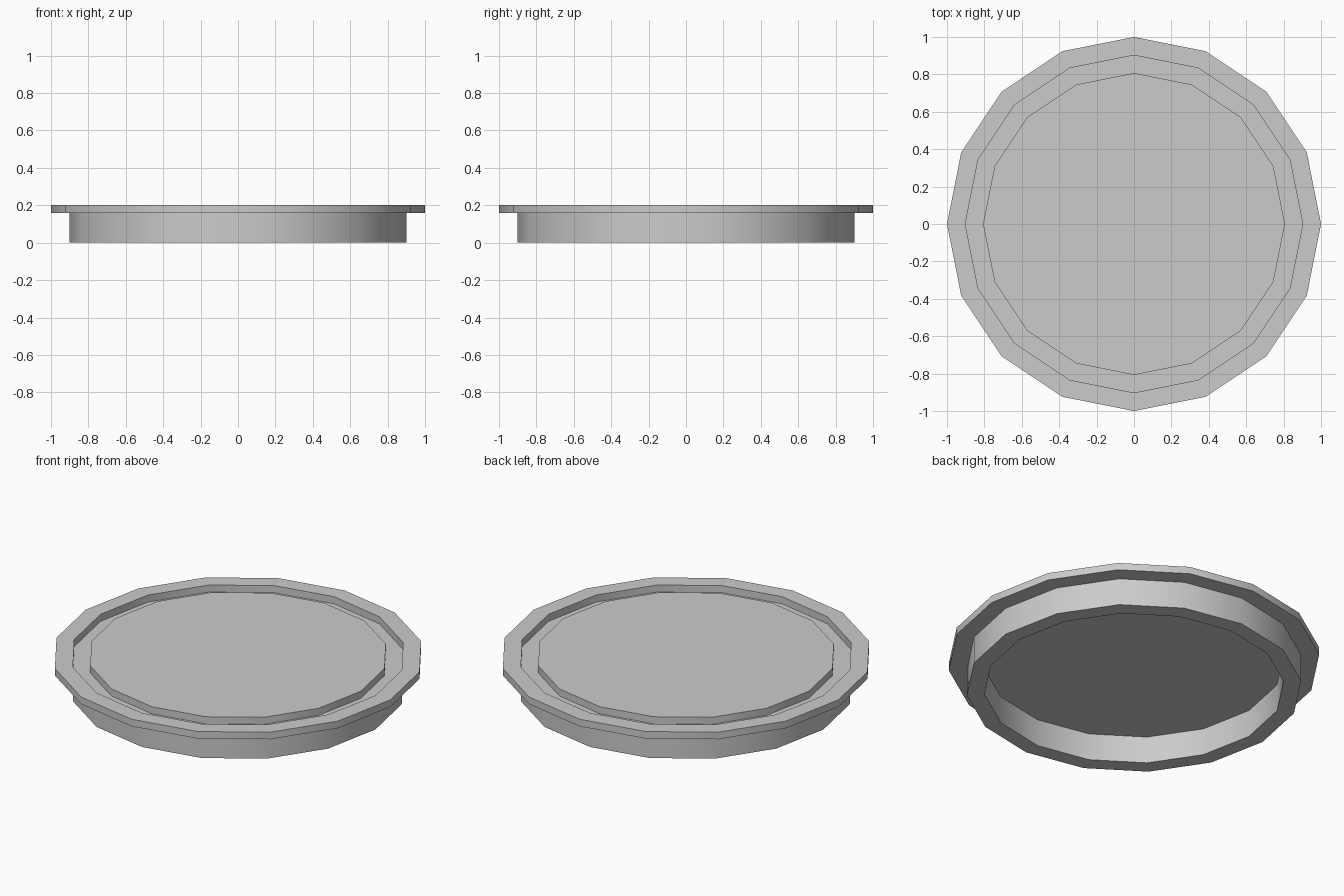
import bpy, bmesh
from math import cos, sin, tau, radians

if "Cube" in bpy.data.objects:
    bpy.data.objects.remove(bpy.data.objects["Cube"])

SIDES = 16
R_DISC, R_WALL, R_RIM = 0.807, 0.902, 1.0
Z_STEP, Z_TOP = 0.16, 0.202


def finish(name, bm):
    bmesh.ops.recalc_face_normals(bm, faces=bm.faces)
    mesh = bpy.data.meshes.new(name)
    bm.to_mesh(mesh)
    bm.free()
    obj = bpy.data.objects.new(name, mesh)
    bpy.context.collection.objects.link(obj)
    bpy.ops.object.select_all(action='DESELECT')
    obj.select_set(True)
    bpy.context.view_layer.objects.active = obj
    bpy.ops.object.shade_smooth_by_angle(angle=radians(30))
    return obj


def circle(bm, r, z):
    return [bm.verts.new((r * cos(tau * i / SIDES), r * sin(tau * i / SIDES), z))
            for i in range(SIDES)]


def bridge(bm, a, b):
    for i in range(SIDES):
        j = (i + 1) % SIDES
        bm.faces.new((a[i], a[j], b[j], b[i]))


def ring(name, r_in, r_out, z0, z1):
    bm = bmesh.new()
    loops = [circle(bm, r, z) for r, z in
             ((r_in, z0), (r_out, z0), (r_out, z1), (r_in, z1))]
    for k in range(4):
        bridge(bm, loops[k], loops[(k + 1) % 4])
    return finish(name, bm)


def disc(name, r, z0, z1):
    bm = bmesh.new()
    low, high = circle(bm, r, z0), circle(bm, r, z1)
    bridge(bm, low, high)
    bm.faces.new(low)
    bm.faces.new(high)
    return finish(name, bm)


# Hanging skirt: its top forms the groove floor
ring("skirt_wall", R_DISC, R_WALL, 0.0, Z_STEP)
# Overhanging flange around the top
ring("outer_flange", R_WALL, R_RIM, Z_STEP, Z_TOP)
# Raised centre plate, hollow beneath
disc("centre_plate", R_DISC, Z_STEP, Z_TOP)
